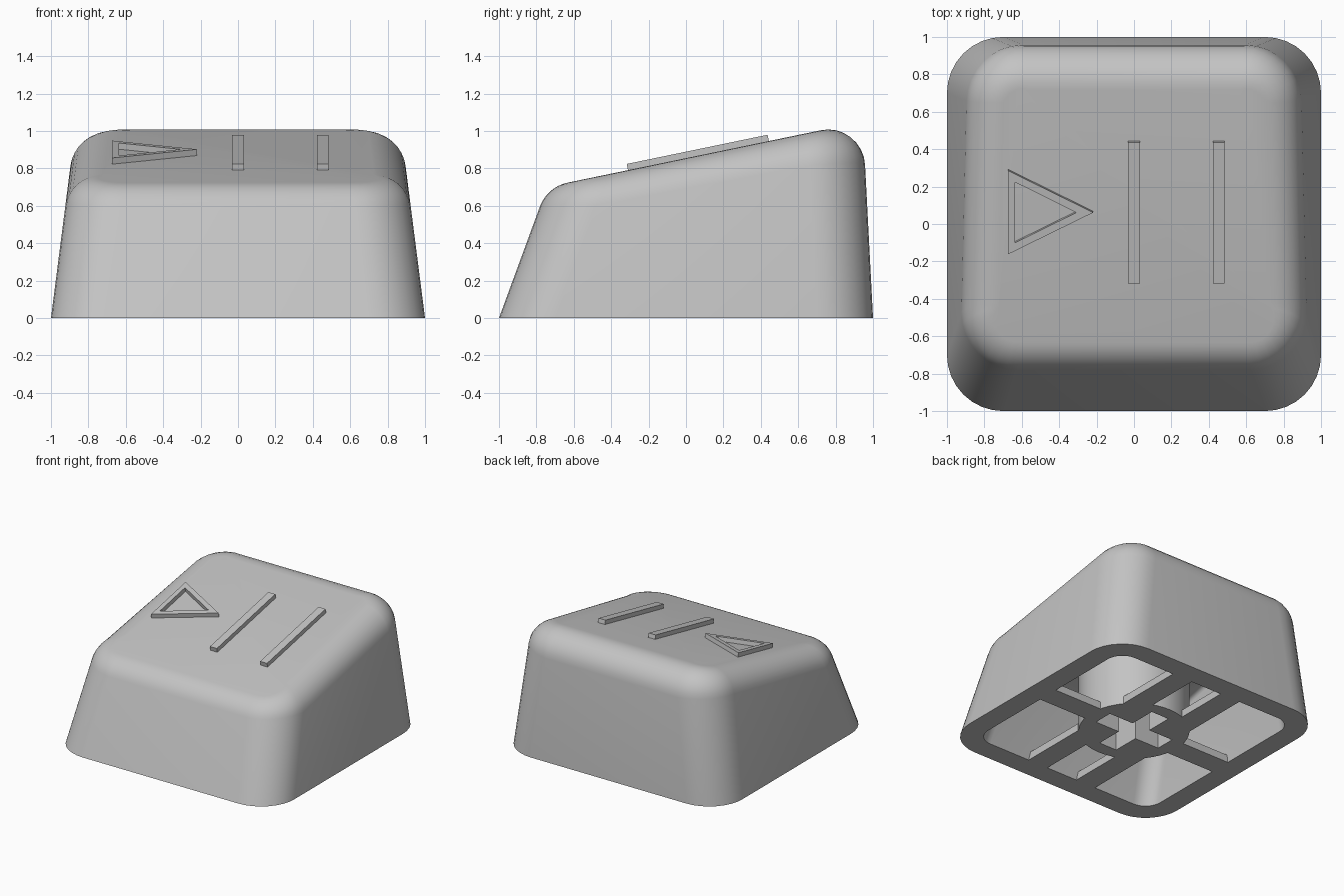
import bpy, bmesh, math
from mathutils import Vector

cube = bpy.data.objects.get("Cube")
if cube:
    bpy.data.objects.remove(cube, do_unlink=True)

TOP_Z, SLOPE = 0.855, 0.207          # sloping top plane: z = TOP_Z + SLOPE * y
DRAFT_X, DRAFT_FRONT, DRAFT_BACK = 0.128, 0.367, 0.052
ROOF_Z = 0.70                        # underside of the top

grey = bpy.data.materials.new("light_grey_plastic")
grey.use_nodes = True
colour = (0.55, 0.55, 0.55, 1)
grey.diffuse_color = colour
grey.node_tree.nodes["Principled BSDF"].inputs["Base Color"].default_value = colour


def make_object(name, bm, smooth=False):
    bmesh.ops.recalc_face_normals(bm, faces=bm.faces)
    mesh = bpy.data.meshes.new(name)
    bm.to_mesh(mesh)
    bm.free()
    mesh.materials.append(grey)
    obj = bpy.data.objects.new(name, mesh)
    bpy.context.collection.objects.link(obj)
    if smooth:
        smooth_object(obj)
    return obj


def smooth_object(obj):
    bpy.ops.object.select_all(action='DESELECT')
    obj.select_set(True)
    bpy.context.view_layer.objects.active = obj
    bpy.ops.object.shade_smooth_by_angle(angle=math.radians(30))


def drafted_rings(half, corner, top, fillet, steps=8, arc=8):
    """Rings of a tapered rounded block: base, then a fillet into the sloping top."""
    columns = []
    for q, (sx, sy) in enumerate([(1, 1), (-1, 1), (-1, -1), (1, -1)]):
        kx = -sx * DRAFT_X
        ky = -DRAFT_BACK if sy > 0 else DRAFT_FRONT
        for i in range(steps + 1):
            a = math.pi / 2 * (q + i / steps)
            n = Vector((math.cos(a), math.sin(a), 0))
            base = Vector((sx, sy, 0)) * (half - corner) + n * corner
            z = (top + SLOPE * base.y) / (1 - SLOPE * ky)
            edge = base + Vector((kx, ky, 1)) * z
            down = (base - edge).normalized()
            inward = Vector((-n.x, -n.y, -SLOPE * n.y)).normalized()
            angle = down.angle(inward)
            bisector = (down + inward).normalized()
            centre = edge + bisector * fillet / math.sin(angle / 2)
            start = edge + down * fillet / math.tan(angle / 2) - centre
            end = edge + inward * fillet / math.tan(angle / 2) - centre
            sweep = start.angle(end)
            column = [base]
            for k in range(arc + 1):
                t = k / arc
                column.append(centre + (start * math.sin((1 - t) * sweep)
                                        + end * math.sin(t * sweep)) / math.sin(sweep))
            columns.append(column)
    return list(zip(*columns))


def bridge(bm, a, b):
    for i in range(len(a)):
        j = (i + 1) % len(a)
        bm.faces.new((a[i], a[j], b[j], b[i]))


# Hollow cap shell
bm = bmesh.new()
outer = [[bm.verts.new(p) for p in r] for r in drafted_rings(1, 0.3, TOP_Z, 0.2)]
inner = [[bm.verts.new(p) for p in r] for r in drafted_rings(0.83, 0.14, ROOF_Z, 0.03, arc=3)]
for rings in (outer, inner):
    for a, b in zip(rings, rings[1:]):
        bridge(bm, a, b)
    bm.faces.new(rings[-1])
bridge(bm, outer[0], inner[0])
make_object("cap_shell", bm, True)


def box(name, x0, x1, y0, y1, z0, z1):
    bm = bmesh.new()
    bmesh.ops.create_cube(bm, size=1)
    for v in bm.verts:
        v.co = (x0 if v.co.x < 0 else x1, y0 if v.co.y < 0 else y1, z0 if v.co.z < 0 else z1)
    return make_object(name, bm)


# Stem, reaching into the roof, with a cross-shaped socket
bm = bmesh.new()
bmesh.ops.create_cone(bm, cap_ends=True, segments=48, radius1=0.41, radius2=0.41, depth=1)
for v in bm.verts:
    v.co.z = 0 if v.co.z < 0 else ROOF_Z + 0.04 + SLOPE * v.co.y
stem = make_object("stem", bm)
bpy.context.view_layer.objects.active = stem
for hx, hy in ((0.3, 0.08), (0.08, 0.3)):
    cutter = box("socket_cutter", -hx, hx, -hy, hy, -0.1, 0.5)
    cutter.hide_render = True
    mod = stem.modifiers.new("socket", 'BOOLEAN')
    mod.operation, mod.solver, mod.object = 'DIFFERENCE', 'EXACT', cutter
    bpy.ops.object.modifier_apply(modifier=mod.name)
    bpy.data.objects.remove(cutter, do_unlink=True)
smooth_object(stem)

# Thin ribs from the stem to the walls
for side, word in ((1, "left"), (-1, "right")):
    xs = sorted((side * 0.39, side * 0.83))
    box(word + "_side_rib", *xs, -0.09, 0.09, 0, 0.06)
    xs = sorted((side * 0.14, side * 0.32))
    box(word + "_front_rib", *xs, -0.83, -0.26, 0, 0.06)
    box(word + "_back_rib", *xs, 0.26, 0.83, 0, 0.06)


# Raised symbols standing square to the sloping top
UP = Vector((0, -SLOPE, 1)).normalized()


def raised(name, outline, hole=None):
    bm = bmesh.new()

    def ring(points, h):
        return [bm.verts.new(Vector((x, y, TOP_Z + SLOPE * y)) + UP * h) for x, y in points]

    low, high = ring(outline, -0.01), ring(outline, 0.034)
    bridge(bm, low, high)
    if hole:
        hole_low, hole_high = ring(hole, -0.01), ring(hole, 0.034)
        bridge(bm, hole_low, hole_high)
        bridge(bm, low, hole_low)
        bridge(bm, high, hole_high)
    else:
        bm.faces.new(low)
        bm.faces.new(high)
    make_object(name, bm)


for name, x in (("middle_bar", 0), ("left_bar", 0.453)):
    raised(name, [(x - 0.031, -0.31), (x + 0.031, -0.31), (x + 0.031, 0.443), (x - 0.031, 0.443)])
raised("triangle_frame",
       [(-0.673, -0.155), (-0.218, 0.068), (-0.673, 0.292)],
       [(-0.635, -0.093), (-0.308, 0.068), (-0.635, 0.23)])
